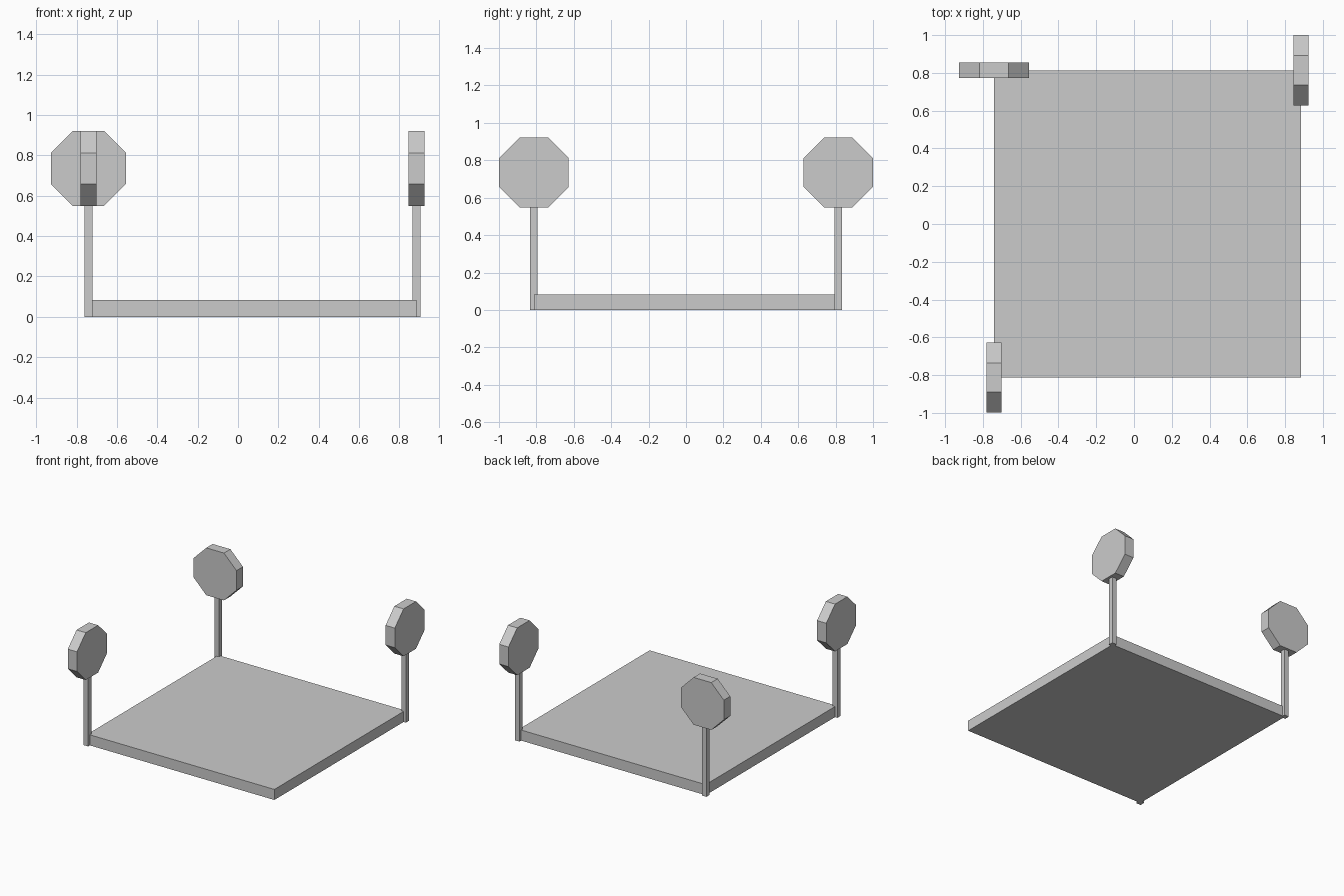
import bpy
import math

# Remove the default cube
cube = bpy.data.objects.get("Cube")
if cube:
    bpy.data.objects.remove(cube, do_unlink=True)

grey = bpy.data.materials.new("light_grey")
grey.use_nodes = True
colour = (0.6, 0.6, 0.6, 1)
grey.diffuse_color = colour
grey.node_tree.nodes["Principled BSDF"].inputs["Base Color"].default_value = colour


def finish(name):
    obj = bpy.context.object
    obj.name = name
    obj.data.materials.append(grey)
    return obj


def box(name, centre, size):
    bpy.ops.mesh.primitive_cube_add(size=1, location=centre)
    obj = finish(name)
    obj.scale = size
    return obj


def octagon_sign(name, centre, turn):
    # Octagon with flat sides up, down, left and right
    radius = 0.186 / math.cos(math.pi / 8)
    bpy.ops.mesh.primitive_cylinder_add(vertices=8, radius=radius, depth=0.08)
    obj = finish(name)
    obj.rotation_euler.z = math.pi / 8
    bpy.ops.object.transform_apply(location=False, rotation=True, scale=False)
    obj.rotation_euler = (math.pi / 2, 0, turn)
    obj.location = centre


# Square base slab
box("base_slab", (0.072, 0.001, 0.0415), (1.625, 1.625, 0.083))

# A post and an octagonal sign at three corners
corners = {
    "front_right": (-0.741, -0.813, math.pi / 2),
    "back_right": (-0.741, 0.814, 0),
    "back_left": (0.884, 0.814, math.pi / 2),
}
for corner, (x, y, turn) in corners.items():
    box(corner + "_post", (x, y, 0.28), (0.04, 0.04, 0.56))
    octagon_sign(corner + "_sign", (x, y, 0.735), turn)
